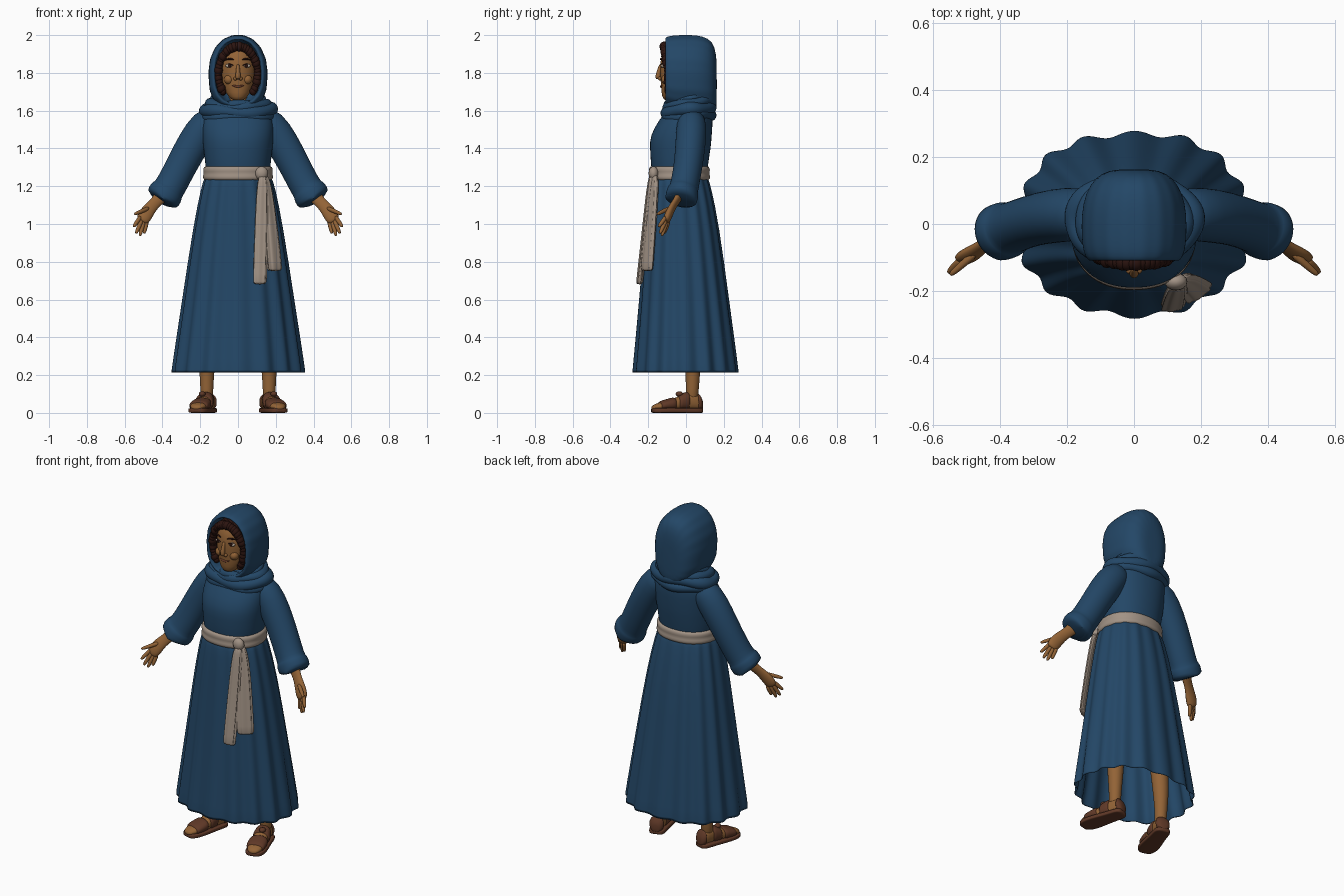
import bpy, bmesh, random
from math import sin, cos, pi, radians
from mathutils import Vector, Matrix

random.seed(4)
if "Cube" in bpy.data.objects:
    bpy.data.objects.remove(bpy.data.objects["Cube"])


def material(name, rgb):
    m = bpy.data.materials.new(name)
    m.use_nodes = True
    m.diffuse_color = (*rgb, 1)
    m.node_tree.nodes["Principled BSDF"].inputs["Base Color"].default_value = (*rgb, 1)
    return m


BLUE = material("blue cloth", (0.017, 0.063, 0.135))
LINEN = material("linen", (0.36, 0.29, 0.235))
SKIN = material("skin", (0.29, 0.125, 0.037))
HAIR = material("dark brown hair", (0.025, 0.007, 0.005))
LEATHER = material("leather", (0.115, 0.04, 0.02))
WHITE = material("eye white", (0.5, 0.42, 0.33))
LIP = material("lip", (0.19, 0.06, 0.03))


def finish(bm, name, mat, sub):
    bmesh.ops.recalc_face_normals(bm, faces=bm.faces)
    me = bpy.data.meshes.new(name)
    for f in bm.faces:
        f.smooth = True
    bm.to_mesh(me)
    bm.free()
    me.materials.append(mat)
    ob = bpy.data.objects.new(name, me)
    bpy.context.collection.objects.link(ob)
    if sub:
        mod = ob.modifiers.new("smooth", "SUBSURF")
        mod.levels = mod.render_levels = sub


def power(v, p):
    return (abs(v) ** (2 / p)) * (1 if v >= 0 else -1)


def loft(name, rings, mat, n=24, s=1, p=2, low=None, folds=0, sub=1, loop=False):
    """Closed skin over rings of (centre, u, v, fold depth)."""
    bm = bmesh.new()
    rows = []
    for c, u, v, *amp in rings:
        row = []
        for i in range(n):
            a = 2 * pi * i / n
            e = low if low and sin(a) < 0 else p
            k = 1 + (amp[0] * (cos(folds * a) + 0.3 * cos(5 * a + 1)) if amp else 0)
            co = Vector(c) + k * (Vector(u) * power(cos(a), e) + Vector(v) * power(sin(a), e))
            co.x *= s
            row.append(bm.verts.new(co))
        rows.append(row)
    pairs = list(zip(rows, rows[1:])) + ([(rows[-1], rows[0])] if loop else [])
    for a, b in pairs:
        for i in range(n):
            j = (i + 1) % n
            bm.faces.new((a[i], a[j], b[j], b[i]))
    if not loop:
        bm.faces.new(rows[0])
        bm.faces.new(rows[-1])
    finish(bm, name, mat, sub)


def flat(z, cy, rx, ry, amp=0):
    """Horizontal ring."""
    return (0, cy, z), (rx, 0, 0), (0, ry, 0), amp


def tube(name, pts, mat, s=1, n=12, flatten=1, loop=False):
    """Round tube through points of (x, y, z, radius)."""
    rings = []
    for i, (x, y, z, r) in enumerate(pts):
        a = pts[i - 1] if i or loop else pts[0]
        b = pts[(i + 1) % len(pts)] if loop else pts[min(i + 1, len(pts) - 1)]
        t = (Vector(b[:3]) - Vector(a[:3])).normalized()
        side = Vector((0, 0, 1)) if loop else Vector((0, 1, 0))
        u = t.cross(side).normalized()
        rings.append(((x, y, z), u * r, t.cross(u) * r * flatten))
    loft(name, rings, mat, n, s, loop=loop)


def balls(name, items, mat):
    """Ellipsoids of (centre, scale) in one mesh."""
    bm = bmesh.new()
    for c, sc in items:
        bmesh.ops.create_uvsphere(bm, u_segments=16, v_segments=10, radius=1,
                                  matrix=Matrix.Translation(c) @ Matrix.Diagonal((*sc, 1)))
    finish(bm, name, mat, 0)


# Dress: hollow pleated skirt and bodice
loft("skirt", [flat(1.27, -.035, .165, .142), flat(1.235, -.035, .178, .152, .02),
               flat(1.2, -.033, .19, .162, .025), flat(1.0, -.02, .232, .192, .02),
               flat(.6, -.008, .29, .232, .027), flat(.23, 0, .343, .272, .036),
               flat(.21, 0, .344, .273, .036), flat(.213, 0, .336, .265, .036),
               flat(.6, -.008, .278, .22, .027), flat(1.1, -.02, .19, .15)],
     BLUE, n=112, p=2.25, folds=16)
loft("bodice", [flat(1.22, -.035, .165, .145), flat(1.31, -.035, .172, .15),
                flat(1.4, -.03, .184, .162), flat(1.47, -.027, .19, .164),
                flat(1.55, 0, .19, .143), flat(1.6, .015, .17, .12),
                flat(1.65, .02, .1, .08)], BLUE, n=32, p=2.2)

# Sash with wrapped ridges, knot and two hanging tails
loft("sash", [flat(z, -.035, r, r - .023) for z, r in
              [(1.23, .165), (1.232, .182), (1.25, .188), (1.268, .18), (1.285, .187),
               (1.305, .18), (1.308, .165)]], LINEN, n=40, p=2.2)
balls("sash_knot", [((.125, -.172, 1.268), (.034, .026, .037))], LINEN)


def tail(name, pts, turn):
    a = radians(turn)
    loft(name, [((x, y, z), (w * cos(a), w * sin(a), 0), (-.016 * sin(a), .016 * cos(a), 0), .1)
                for x, y, z, w in pts], LINEN, n=40, p=2.6, folds=7)


tail("sash_tail_long", [(.13, -.178, 1.27, .02), (.128, -.193, 1.18, .03), (.122, -.217, .95, .034),
                        (.115, -.245, .7, .035), (.115, -.247, .68, .034)], 8)
tail("sash_tail_short", [(.14, -.165, 1.27, .018), (.155, -.17, 1.18, .032), (.175, -.188, .98, .04),
                         (.193, -.205, .77, .045), (.194, -.206, .75, .044)], 35)

# Head, neck and face
loft("head", [flat(1.652, -.085, .022, .025), flat(1.67, -.08, .05, .048), flat(1.72, -.052, .08, .08),
              flat(1.78, -.037, .094, .1), flat(1.85, -.03, .098, .11), flat(1.92, -.02, .09, .105),
              flat(1.965, -.01, .05, .06)], SKIN)
tube("neck", [(0, .01, 1.55, .06), (0, 0, 1.62, .055), (0, -.01, 1.74, .055)], SKIN)
tube("nose", [(0, -.132, 1.85, .008), (0, -.143, 1.81, .011), (0, -.149, 1.785, .015),
              (0, -.146, 1.765, .014)], SKIN)
balls("nostrils_and_cheeks", [((x * s, y, z), (r, r, r)) for s in (1, -1) for x, y, z, r in
                              [(.014, -.139, 1.77, .01), (.048, -.105, 1.765, .026)]], SKIN)
tube("mouth", [(-.034, -.122, 1.736, .003), (-.015, -.132, 1.729, .006), (0, -.134, 1.728, .006),
               (.015, -.132, 1.729, .006), (.034, -.122, 1.736, .003)], LIP)
for s, side in ((1, "left"), (-1, "right")):
    balls(side + "_eye", [((.045 * s, -.122, 1.838), (.021, .011, .011))], WHITE)
    balls(side + "_pupil", [((.044 * s, -.131, 1.838), (.009, .004, .0095))], HAIR)
    tube(side + "_eyelid", [(.023, -.134, 1.839, .003), (.045, -.133, 1.85, .004),
                            (.069, -.117, 1.838, .003)], HAIR, s)
    tube(side + "_brow", [(.019, -.136, 1.868, .004), (.045, -.132, 1.878, .006),
                          (.073, -.11, 1.866, .003)], HAIR, s)

# Curls framing the face
curls = []
for i in range(34):
    a = radians(-40 + 260 * i / 33)
    for depth in (0, .04):
        r = random.uniform(.02, .027)
        curls.append(((.104 * cos(a), -.092 - .022 * max(sin(a), 0) + depth, 1.795 + .145 * sin(a)),
                      (r * .85, r, r)))
balls("hair", curls, HAIR)

# Hood: rings from the back of the head to the face edge, then the lining
hood = [(.163, .03, 1.74, .09), (.16, .075, 1.76, .145), (.14, .115, 1.785, .185),
        (.09, .145, 1.795, .2), (.03, .156, 1.8, .202), (-.04, .156, 1.8, .201),
        (-.085, .15, 1.805, .192), (-.108, .138, 1.807, .182), (-.112, .125, 1.807, .172),
        (-.095, .118, 1.807, .166), (.02, .11, 1.81, .16)]
loft("hood", [((0, y, z), (rx, 0, 0), (0, 0, rz), .006) for y, rx, z, rz in hood],
     BLUE, n=72, p=2.1, low=2.7, folds=18)

# Cowl of overlapping folds around the neck
for i, (z, rx, ry, r, dip) in enumerate([(1.575, .172, .118, .03, .012), (1.607, .177, .115, .035, .02),
                                         (1.64, .15, .108, .03, .03), (1.665, .128, .105, .024, .045)]):
    loop = []
    for k in range(32):
        a = 2 * pi * k / 32
        loop.append((rx * cos(a), .012 + ry * sin(a),
                     z + dip * (sin(a) - .2) * .7 + .006 * sin(3 * a + i * 2), r + .004 * sin(5 * a + i)))
    tube("cowl_fold_%d" % (i + 1), loop, BLUE, loop=True)


# Feet are shaped from stations of (y, half width, height), turned outwards
STATIONS = [(.068, .018, .045), (.05, .034, .075), (.02, .037, .1), (-.03, .038, .088),
            (-.09, .045, .062), (-.15, .048, .045), (-.19, .038, .035), (-.212, .018, .022)]
TURN = Matrix.Rotation(radians(16), 3, "Z")


def foot_ring(y, grow=0, sole=False):
    for (ya, wa, ha), (yb, wb, hb) in zip(STATIONS, STATIONS[1:]):
        if yb <= y <= ya:
            t = (y - ya) / (yb - ya)
            w, h = wa + t * (wb - wa) + grow, ha + t * (hb - ha) + grow
            break
    half, z = (.013, .013) if sole else (h / 2, .014 + h / 2)
    c = Vector((.165, .022, z)) + TURN @ Vector((0, y, 0))
    return c, TURN @ Vector((w, 0, 0)), Vector((0, 0, half))


for s, side in ((1, "left"), (-1, "right")):
    # Legs and sandals
    tube(side + "_leg", [(.165, .03, .05, .033), (.165, .034, .13, .034), (.165, .036, .22, .04),
                         (.162, .035, .35, .05), (.14, .01, .8, .065)], SKIN, s, n=20)
    loft(side + "_foot", [foot_ring(q[0]) for q in STATIONS], SKIN, s=s, p=2.3)
    loft(side + "_sole", [foot_ring(q[0], .011, True) for q in STATIONS], LEATHER, s=s, p=5)
    for part, ys in (("toe_strap", (-.085, -.09, -.13, -.165, -.17)),
                     ("instep_strap", (-.01, -.015, -.04, -.065, -.07)),
                     ("heel_strap", (.068, .062, .05, .04, .036))):
        loft(side + "_" + part, [foot_ring(y, .008 if 0 < k < 4 else 0) for k, y in enumerate(ys)],
             LEATHER, s=s, p=2.3)
    balls(side + "_buckle", [((s * .19, -.035, .1), (.018, .02, .014))], LEATHER)

    # Wide sleeve with a turned-up cuff and open end
    tube(side + "_sleeve", [(.11, .03, 1.565, .07), (.17, .03, 1.53, .088), (.235, .025, 1.43, .088),
                            (.3, .012, 1.31, .083), (.348, -.005, 1.215, .083), (.372, -.014, 1.178, .084),
                            (.374, -.015, 1.175, .092), (.392, -.022, 1.148, .094),
                            (.408, -.028, 1.122, .092), (.41, -.029, 1.119, .084),
                            (.39, -.022, 1.15, .075), (.36, -.01, 1.2, .06)], BLUE, s, n=24, flatten=.92)

    # Forearm, palm and spread fingers
    tube(side + "_forearm", [(.345, -.005, 1.22, .045), (.4, -.032, 1.155, .04), (.435, -.055, 1.115, .03),
                             (.462, -.073, 1.088, .033), (.49, -.092, 1.05, .04),
                             (.505, -.102, 1.02, .036), (.51, -.106, 1.01, .022)],
         SKIN, s, n=16, flatten=.55)
    for finger, root, tip in (("thumb", (.47, -.085, 1.085), (.548, -.152, 1.052)),
                              ("index_finger", (.515, -.105, 1.04), (.553, -.145, .985)),
                              ("middle_finger", (.508, -.105, 1.025), (.54, -.138, .95)),
                              ("ring_finger", (.498, -.1, 1.015), (.52, -.128, .937)),
                              ("little_finger", (.482, -.092, 1.015), (.497, -.115, .95))):
        a, b = Vector(root), Vector(tip)
        tube(side + "_" + finger, [(*a.lerp(b, t), r) for t, r in
                                   ((0, .012), (.35, .0125), (.7, .0115), (.93, .009), (1, .005))],
             SKIN, s, n=8)
